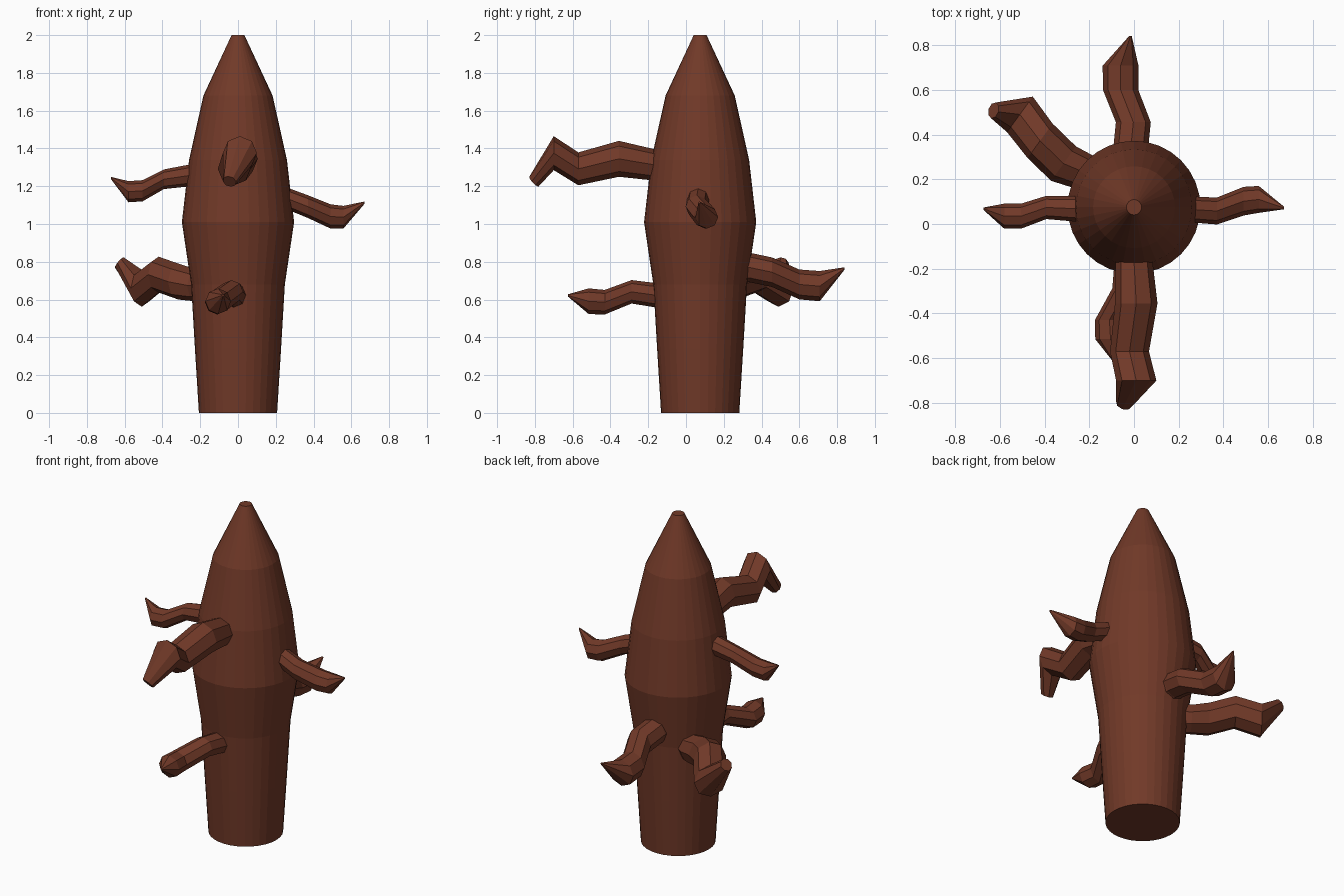
import bpy, bmesh, math
from mathutils import Vector

if "Cube" in bpy.data.objects:
    bpy.data.objects.remove(bpy.data.objects["Cube"])

bark = bpy.data.materials.new("brown_bark")
bark.diffuse_color = (0.165, 0.041, 0.021, 1)
bark.use_nodes = True
bark.node_tree.nodes["Principled BSDF"].inputs["Base Color"].default_value = bark.diffuse_color

AXIS = Vector((0, 0.075, 0))   # trunk centre line


def loft(name, rings, sides):
    """Skin a list of (centre, radius, normal) rings into one closed tube."""
    bm = bmesh.new()
    loops = []
    for c, r, n in rings:
        n = Vector(n).normalized()
        ref = Vector((0, 0, 1)) if abs(n.z) < 0.99 else Vector((0, -1, 0))
        u = (ref - n * ref.dot(n)).normalized()
        v = n.cross(u)
        loops.append([bm.verts.new(Vector(c) + r * (u * math.cos(a) + v * math.sin(a)))
                      for a in (2 * math.pi * i / sides for i in range(sides))])
    for a, b in zip(loops, loops[1:]):
        for i in range(sides):
            j = (i + 1) % sides
            bm.faces.new((a[i], a[j], b[j], b[i]))
    bm.faces.new(loops[0][::-1])
    bm.faces.new(loops[-1])
    bmesh.ops.recalc_face_normals(bm, faces=bm.faces)
    me = bpy.data.meshes.new(name)
    bm.to_mesh(me)
    bm.free()
    me.materials.append(bark)
    ob = bpy.data.objects.new(name, me)
    bpy.context.collection.objects.link(ob)
    return ob


def branch(name, outward, pts, tilt_tip=False):
    """Crooked limb; rings face straight outward, the root is sunk in the trunk."""
    out = Vector(outward).normalized()
    first, r0 = Vector(pts[0][:3]), pts[0][3]
    rings = [(first - out * 0.08, r0, out)]
    rings += [(p[:3], p[3], out) for p in pts]
    if tilt_tip:
        d = Vector(pts[-1][:3]) - Vector(pts[-2][:3])
        rings[-1] = (pts[-1][:3], pts[-1][3], out * 0.3 + d.normalized())
    loft(name, rings, 8)


# Trunk: swollen in the middle, pointed top
profile = [(0, .207), (.34, .228), (.68, .248), (1.01, .297), (1.34, .259), (1.68, .183), (2, .034)]
loft("trunk", [(AXIS + Vector((0, 0, z)), r, (0, 0, 1)) for z, r in profile], 32)

# Thick limbs with blunt hooked ends
branch("front_upper_branch", (0, -1, 0), [
    (0, -.167, 1.313, .083), (.01, -.355, 1.345, .095), (-.02, -.57, 1.292, .087),
    (.01, -.70, 1.375, .09)], False)
bpy.data.objects.remove(bpy.data.objects["front_upper_branch"])
branch("front_upper_branch", (0, -1, 0), [
    (0, -.167, 1.313, .083), (.01, -.355, 1.345, .095), (-.02, -.57, 1.292, .087),
    (.01, -.70, 1.375, .09), (-.045, -.805, 1.225, .037)], True)
branch("back_left_branch", (-.8, .58, 0), [
    (-.22, .23, .675, .085), (-.315, .27, .695, .095), (-.42, .372, .732, .095),
    (-.51, .49, .66, .098), (-.628, .508, .795, .037)], True)

# Thin limbs with sharp upturned ends
branch("front_lower_branch", (0, -1, 0), [
    (-.02, -.14, .62, .065), (-.035, -.288, .641, .062), (-.11, -.43, .586, .065),
    (-.105, -.515, .591, .068), (-.08, -.625, .622, .006)])
branch("left_branch", (-1, 0, 0), [
    (-.25, .068, 1.258, .058), (-.392, .074, 1.237, .052), (-.505, .035, 1.176, .056),
    (-.58, .035, 1.171, .056), (-.672, .068, 1.243, .006)])
branch("right_branch", (1, 0, 0), [
    (.26, .065, 1.135, .058), (.37, .058, 1.092, .06), (.49, .102, 1.04, .064),
    (.558, .11, 1.036, .06), (.67, .072, 1.113, .006)])
branch("back_branch", (0, 1, 0), [
    (-.015, .336, .77, .078), (-.003, .455, .745, .078), (-.06, .60, .68, .079),
    (-.06, .708, .671, .08), (-.016, .84, .765, .006)])
